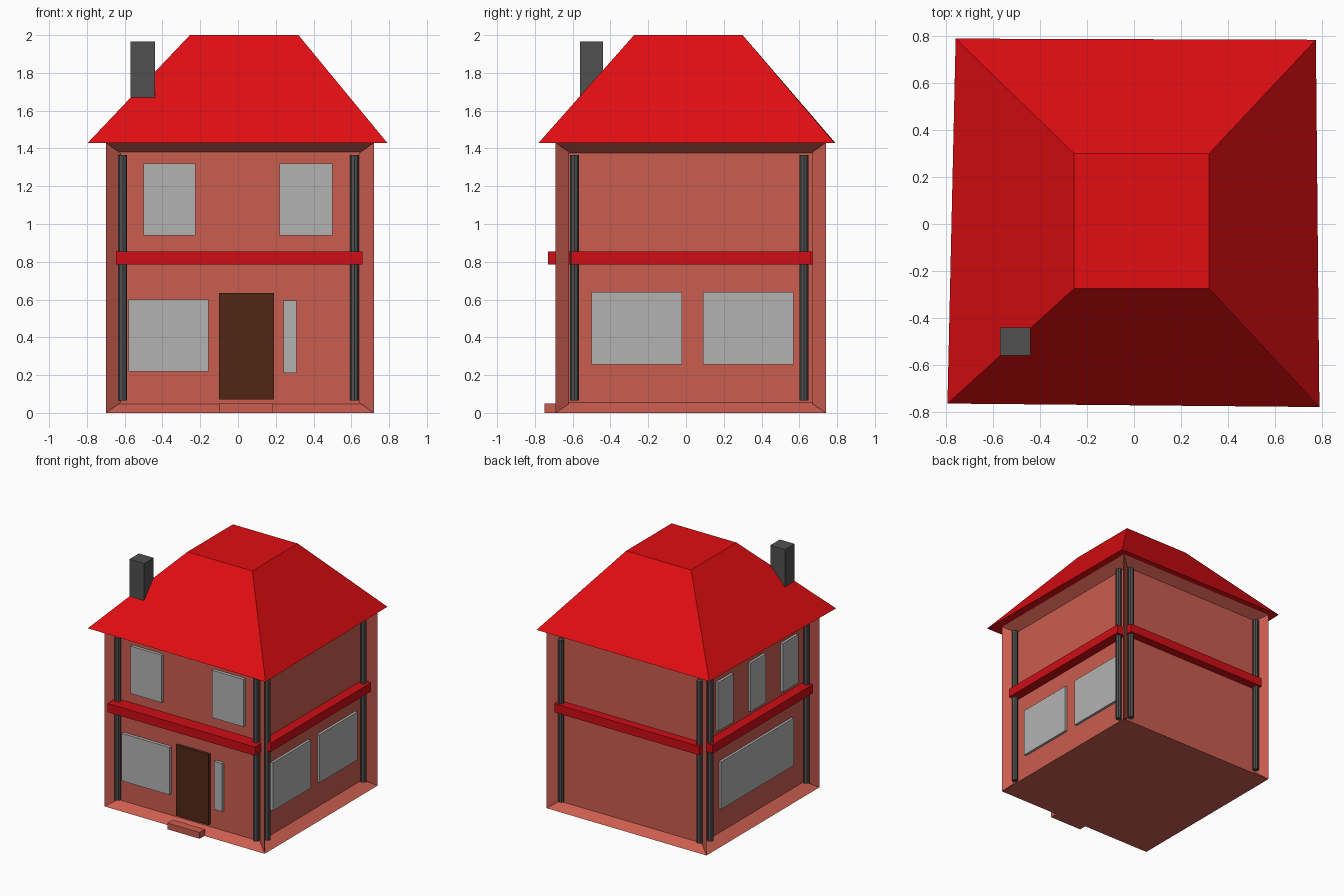
import bpy, bmesh

if "Cube" in bpy.data.objects:
    bpy.data.objects.remove(bpy.data.objects["Cube"])


def material(name, rgb):
    m = bpy.data.materials.new(name)
    m.diffuse_color = (*rgb, 1)
    m.use_nodes = True
    m.node_tree.nodes["Principled BSDF"].inputs["Base Color"].default_value = m.diffuse_color
    return m


BRICK = material("brick", (0.6, 0.11, 0.08))
ROOF = material("roof_red", (0.75, 0.004, 0.006))
TRIM = material("trim_red", (0.62, 0.004, 0.008))
GLASS = material("glass_grey", (0.45, 0.45, 0.45))
DARK = material("dark_grey", (0.08, 0.08, 0.08))
WOOD = material("dark_wood", (0.08, 0.02, 0.008))


def finish(bm, name, mat):
    bmesh.ops.recalc_face_normals(bm, faces=bm.faces)
    me = bpy.data.meshes.new(name)
    bm.to_mesh(me)
    bm.free()
    me.materials.append(mat)
    ob = bpy.data.objects.new(name, me)
    bpy.context.collection.objects.link(ob)
    return ob


def box_bm(x, y, z):
    bm = bmesh.new()
    bmesh.ops.create_cube(bm, size=1)
    for v in bm.verts:
        v.co = [r[0] if c < 0 else r[1] for c, r in zip(v.co, (x, y, z))]
    return bm


def box(name, mat, x, y, z):
    return finish(box_bm(x, y, z), name, mat)


def post(name, x, y):
    bm = bmesh.new()
    bmesh.ops.create_cone(bm, cap_ends=True, segments=8, radius1=0.023, radius2=0.023, depth=1.30)
    bmesh.ops.translate(bm, verts=bm.verts, vec=(x, y, 0.715))
    return finish(bm, name, DARK)


# Body: a box whose four walls are recessed inside a raised frame
X0, X1, Y0, Y1 = -0.70, 0.72, -0.69, 0.74
bm = box_bm((X0, X1), (Y0, Y1), (0, 1.43))
bm.normal_update()
for f in [f for f in bm.faces if abs(f.normal.z) < 0.5]:
    side = abs(f.normal.x) > 0.5
    bmesh.ops.inset_individual(bm, faces=[f], thickness=0.078 if side else 0.068)
    depth = 0.08 if side else 0.07
    n = f.normal.copy()
    bmesh.ops.translate(bm, verts=list(f.verts), vec=-n * depth)
finish(bm, "house_body", BRICK)

# Hip roof with a flat top and slightly uneven eaves
bm = bmesh.new()
low = [bm.verts.new((x, y, 1.43)) for x, y in
       ((-0.795, -0.765), (0.79, -0.78), (0.775, 0.785), (-0.76, 0.79))]
top = [bm.verts.new((x, y, 2.0)) for x, y in
       ((-0.255, -0.275), (0.32, -0.275), (0.32, 0.30), (-0.255, 0.30))]
bm.faces.new(low)
bm.faces.new(top)
for i in range(4):
    j = (i + 1) % 4
    bm.faces.new((low[i], low[j], top[j], top[i]))
finish(bm, "roof", ROOF)

# Chimney and doorstep
box("chimney", DARK, (-0.57, -0.44), (-0.56, -0.44), (1.62, 1.965))
box("doorstep", BRICK, (-0.10, 0.185), (-0.75, -0.68), (0, 0.05))

# Belt course, one bar per wall
BZ = (0.785, 0.855)
box("front_band", TRIM, (-0.645, 0.66), (-0.73, -0.60), BZ)
box("back_band", TRIM, (-0.635, 0.65), (0.65, 0.738), BZ)
box("right_band", TRIM, (0.62, 0.718), (-0.61, 0.66), BZ)
box("left_band", TRIM, (-0.698, -0.60), (-0.61, 0.66), BZ)

# Corner posts, two in each recessed wall
for tag, x in (("left", -0.61), ("right", 0.617)):
    post("front_post_" + tag, x, Y0 + 0.04)
    post("back_post_" + tag, x, Y1 - 0.04)
for tag, y in (("front", -0.59), ("back", 0.625)):
    post("left_post_" + tag, X0 + 0.045, y)
    post("right_post_" + tag, X1 - 0.045, y)

# Front door and windows
FY = (-0.645, -0.60)
box("door", WOOD, (-0.10, 0.19), FY, (0.07, 0.635))
for name, x, z in (("wide", (-0.58, -0.155), (0.22, 0.60)),
                   ("narrow", (0.24, 0.31), (0.21, 0.595)),
                   ("upper_left", (-0.50, -0.225), (0.94, 1.32)),
                   ("upper_right", (0.22, 0.50), (0.94, 1.32))):
    box("front_window_" + name, GLASS, x, FY, z)

# Right side windows
for i, y in enumerate(((-0.50, -0.02), (0.09, 0.57))):
    box(f"right_window_{i + 1}", GLASS, (0.62, 0.66), y, (0.255, 0.64))

# Left side: one wide lower window and three upper windows
box("left_window_wide", GLASS, (-0.64, -0.60), (-0.45, 0.47), (0.25, 0.63))
for i in range(3):
    y = 0.41 - 0.41 * i
    box(f"left_window_upper_{i + 1}", GLASS, (-0.64, -0.60), (y - 0.097, y + 0.097), (0.89, 1.28))
